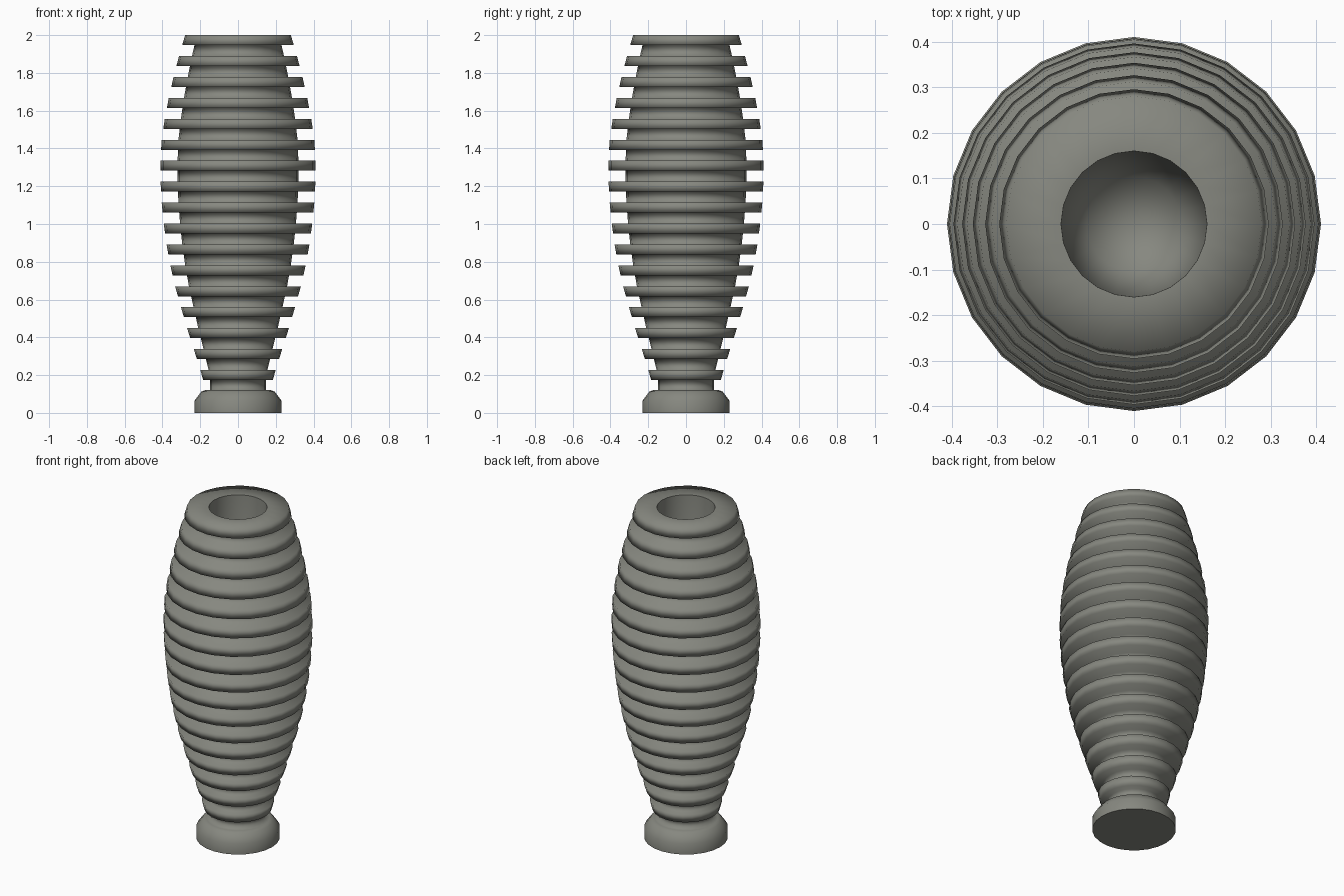
import bpy, bmesh, math

if "Cube" in bpy.data.objects:
    bpy.data.objects.remove(bpy.data.objects["Cube"])

SIDES = 24
RIBS = 17
PITCH = 0.1108
RIB_H = 0.053

# Barrel outline that the rib edges follow: (height, radius)
BARREL = [(0.12, 0.17), (0.175, 0.185), (0.23, 0.2), (0.34, 0.235), (0.45, 0.27),
          (0.56, 0.302), (0.67, 0.333), (0.78, 0.358), (0.89, 0.378), (1.0, 0.393),
          (1.11, 0.404), (1.22, 0.41), (1.34, 0.41), (1.45, 0.404), (1.56, 0.387),
          (1.67, 0.366), (1.78, 0.341), (1.89, 0.312), (2.0, 0.28)]


def barrel(z):
    for (z0, r0), (z1, r1) in zip(BARREL, BARREL[1:]):
        if z <= z1 + 1e-6:
            return r0 + (r1 - r0) * (z - z0) / (z1 - z0)
    return BARREL[-1][1]


def lathe(name, profile, sharp_points=()):
    """Revolve (radius, z) points around the z axis."""
    bm = bmesh.new()
    verts = [bm.verts.new((r, 0, z)) for r, z in profile]
    edges = [bm.edges.new(pair) for pair in zip(verts, verts[1:])]
    bmesh.ops.spin(bm, geom=verts + edges, cent=(0, 0, 0), axis=(0, 0, 1),
                   angle=math.tau, steps=SIDES, use_merge=False)
    bmesh.ops.remove_doubles(bm, verts=bm.verts[:], dist=0.0005)
    bmesh.ops.recalc_face_normals(bm, faces=bm.faces[:])
    for f in bm.faces:
        f.smooth = True
    # Crisp rings at the socket mouth and under the foot
    for e in bm.edges:
        for r, z in sharp_points:
            if all(abs(v.co.z - z) < 1e-3 and abs(v.co.xy.length - r) < 1e-3
                   for v in e.verts):
                e.smooth = False
    mesh = bpy.data.meshes.new(name)
    bm.to_mesh(mesh)
    bm.free()
    obj = bpy.data.objects.new(name, mesh)
    bpy.context.collection.objects.link(obj)
    return obj


# Flanged foot and neck
foot = (0.23, 0)
profile = [(0, 0), foot, (0.23, 0.065), (0.195, 0.112), (0.175, 0.12), (0.147, 0.12)]

# Stacked ribs with grooves between them
for i in range(RIBS):
    top = 2.0 - (RIBS - 1 - i) * PITCH
    low = top - RIB_H
    core_low = 0.147 if i == 0 else barrel(low) * 0.78
    profile += [(core_low, low), (barrel(low), low), (barrel(top), top)]
    if i < RIBS - 1:
        profile.append((barrel(top) * 0.78, top))

# Tapered socket going down from the top
mouth = (0.16, 2.0)
profile += [mouth, (0.104, 0.2), (0, 0.2)]

grip = lathe("ribbed_grip", profile, (mouth, foot))

# Dark warm grey rubber
rubber = bpy.data.materials.new("dark_rubber")
rubber.diffuse_color = (0.24, 0.245, 0.215, 1)
rubber.use_nodes = True
rubber.node_tree.nodes["Principled BSDF"].inputs["Base Color"].default_value = rubber.diffuse_color
grip.data.materials.append(rubber)
